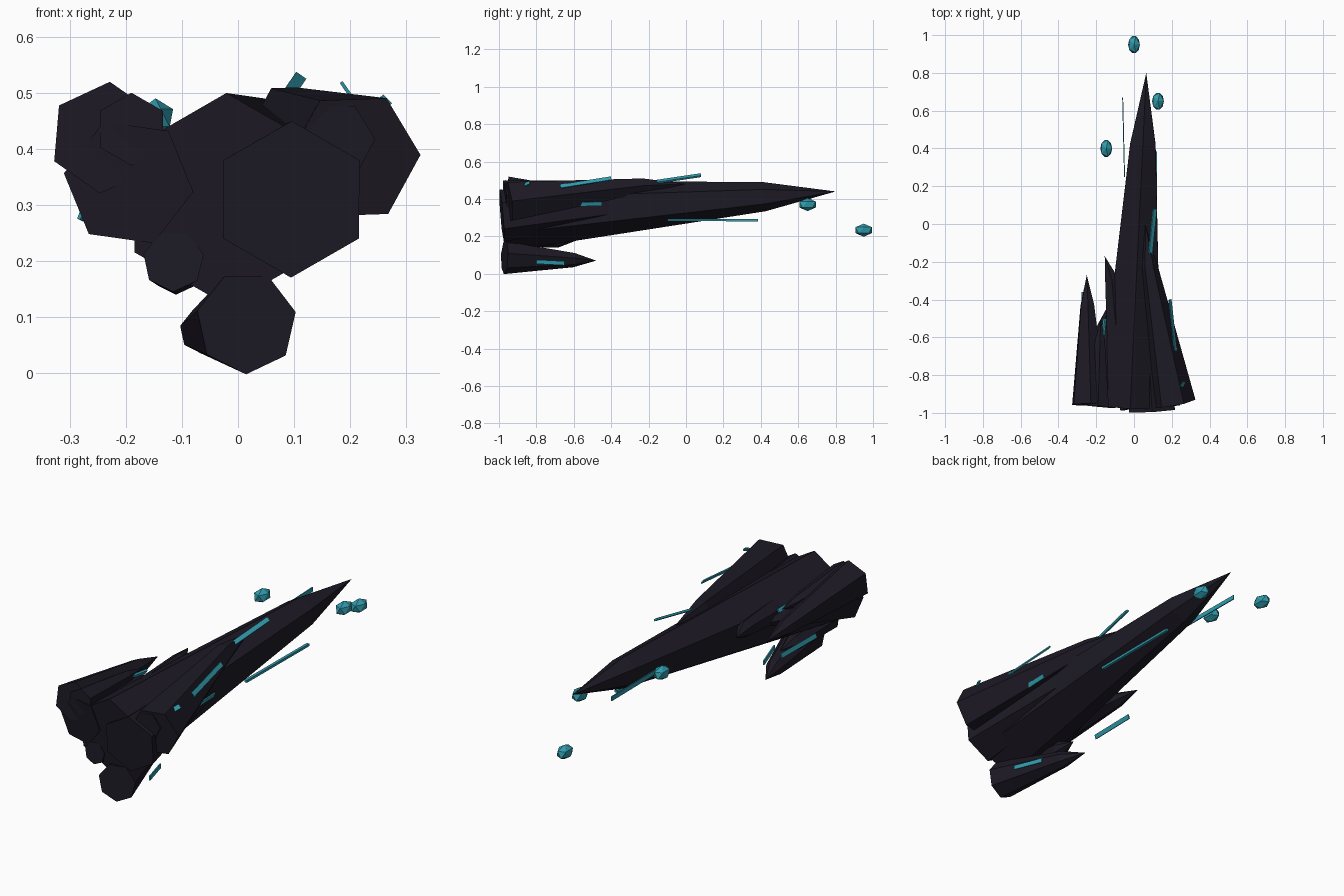
import bpy, bmesh, math
from mathutils import Vector

if "Cube" in bpy.data.objects:
    bpy.data.objects.remove(bpy.data.objects["Cube"])


def material(name, color):
    m = bpy.data.materials.new(name)
    m.diffuse_color = (*color, 1)
    m.use_nodes = True
    m.node_tree.nodes["Principled BSDF"].inputs["Base Color"].default_value = m.diffuse_color
    return m


DARK = material("dark_crystal", (0.012, 0.010, 0.018))
TEAL = material("teal_glow", (0.03, 0.33, 0.42))


def finish(name, bm, mat):
    bmesh.ops.recalc_face_normals(bm, faces=bm.faces)
    me = bpy.data.meshes.new(name)
    bm.to_mesh(me)
    bm.free()
    me.materials.append(mat)
    ob = bpy.data.objects.new(name, me)
    bpy.context.collection.objects.link(ob)
    return ob


def frame(a, b):
    axis = (b - a).normalized()
    right = axis.cross(Vector((0, 0, 1))).normalized()
    return right, right.cross(axis)


def crystal(name, base, shoulder, tip, r0, r1, sides=6, turn=30):
    """Tapered prism from base to shoulder, closed by a point."""
    base, shoulder, tip = Vector(base), Vector(shoulder), Vector(tip)
    right, up = frame(base, shoulder)
    bm = bmesh.new()
    rings = []
    for c, r in ((base, r0), (shoulder, r1)):
        ring = []
        for i in range(sides):
            t = math.radians(turn) + math.tau * i / sides
            ring.append(bm.verts.new(c + r * (right * math.cos(t) + up * math.sin(t))))
        rings.append(ring)
    point = bm.verts.new(tip)
    bm.faces.new(rings[0])
    for i in range(sides):
        j = (i + 1) % sides
        bm.faces.new((rings[0][i], rings[0][j], rings[1][j], rings[1][i]))
        bm.faces.new((rings[1][i], rings[1][j], point))
    finish(name, bm, DARK)


def streak(name, a, b, width=0.022, thick=0.006, roll=0):
    """Thin glowing bar between two points."""
    a, b = Vector(a), Vector(b)
    right, up = frame(a, b)
    c, s = math.cos(math.radians(roll)), math.sin(math.radians(roll))
    u, v = (right * c + up * s) * width / 2, (up * c - right * s) * thick / 2
    bm = bmesh.new()
    ends = [[bm.verts.new(p + i * u + j * v) for i, j in ((-1, -1), (1, -1), (1, 1), (-1, 1))]
            for p in (a, b)]
    for e in ends:
        bm.faces.new(e)
    for i in range(4):
        j = (i + 1) % 4
        bm.faces.new((ends[0][i], ends[0][j], ends[1][j], ends[1][i]))
    finish(name, bm, TEAL)


# Large central spike and its short companion
crystal("main_spike", (-0.02, -0.965, 0.31), (0.047, 0.42, 0.412), (0.065, 0.80, 0.44), 0.19, 0.078)
crystal("core_crystal", (0.095, -0.985, 0.31), (0.055, -0.25, 0.37), (0.05, -0.05, 0.38), 0.14, 0.06)
# Right cluster
crystal("right_crystal", (0.207, -0.95, 0.385), (0.082, -0.23, 0.47), (0.06, 0.0, 0.48), 0.12, 0.045, 6, 2)
crystal("right_small_crystal", (0.175, -0.965, 0.415), (0.14, -0.55, 0.43), (0.13, -0.42, 0.43), 0.07, 0.035, 6, 2)
# Left cluster
crystal("left_upper_crystal", (-0.237, -0.955, 0.42), (-0.247, -0.43, 0.39), (-0.25, -0.27, 0.38), 0.10, 0.04, 6, 25)
crystal("left_lower_crystal", (-0.195, -0.96, 0.34), (-0.15, -0.55, 0.37), (-0.12, -0.40, 0.38), 0.117, 0.05, 6, 52)
crystal("left_small_crystal", (-0.19, -0.965, 0.435), (-0.18, -0.62, 0.43), (-0.175, -0.5, 0.43), 0.065, 0.03)
crystal("left_leaning_crystal", (-0.06, -0.95, 0.36), (-0.118, -0.29, 0.40), (-0.155, -0.17, 0.41), 0.085, 0.04)
# Lower cluster
crystal("bottom_crystal", (0.015, -0.97, 0.09), (-0.065, -0.60, 0.075), (-0.10, -0.48, 0.07), 0.092, 0.04, 7, 12)
crystal("bottom_small_crystal", (-0.115, -0.96, 0.20), (-0.11, -0.68, 0.18), (-0.11, -0.58, 0.18), 0.055, 0.04, 7, 12)

# Glowing streaks lying along the crystals
streak("streak_right_upper", (0.22, -0.67, 0.467), (0.19, -0.40, 0.51), roll=-55)
streak("streak_top", (0.085, -0.17, 0.49), (0.11, 0.08, 0.527), 0.022, 0.010, roll=-35)
streak("streak_right_base", (0.25, -0.865, 0.475), (0.265, -0.835, 0.487), roll=-50)
streak("streak_right_low", (0.185, -0.60, 0.37), (0.185, -0.45, 0.375), roll=70)
streak("streak_under_main", (0.112, -0.10, 0.288), (0.115, 0.385, 0.286), 0.014, 0.012)
streak("streak_left_front", (-0.05, 0.25, 0.40), (-0.06, 0.67, 0.405), 0.022, 0.005, roll=90)
streak("streak_bottom", (0.075, -0.80, 0.064), (0.028, -0.65, 0.056), roll=90)
streak("streak_left_mid", (-0.18, -0.73, 0.435), (-0.155, -0.50, 0.42), 0.02, 0.01, roll=60)
streak("streak_left_low", (-0.28, -0.62, 0.285), (-0.27, -0.36, 0.28), roll=70)

# Floating shards ahead of the tip
for name, loc in (("shard_front", (0, 0.95, 0.233)),
                  ("shard_right", (0.127, 0.65, 0.37)),
                  ("shard_left", (-0.147, 0.40, 0.455))):
    bm = bmesh.new()
    bmesh.ops.create_icosphere(bm, subdivisions=1, radius=1)
    bmesh.ops.scale(bm, vec=(0.035, 0.052, 0.035), verts=bm.verts)
    finish(name, bm, TEAL).location = loc
